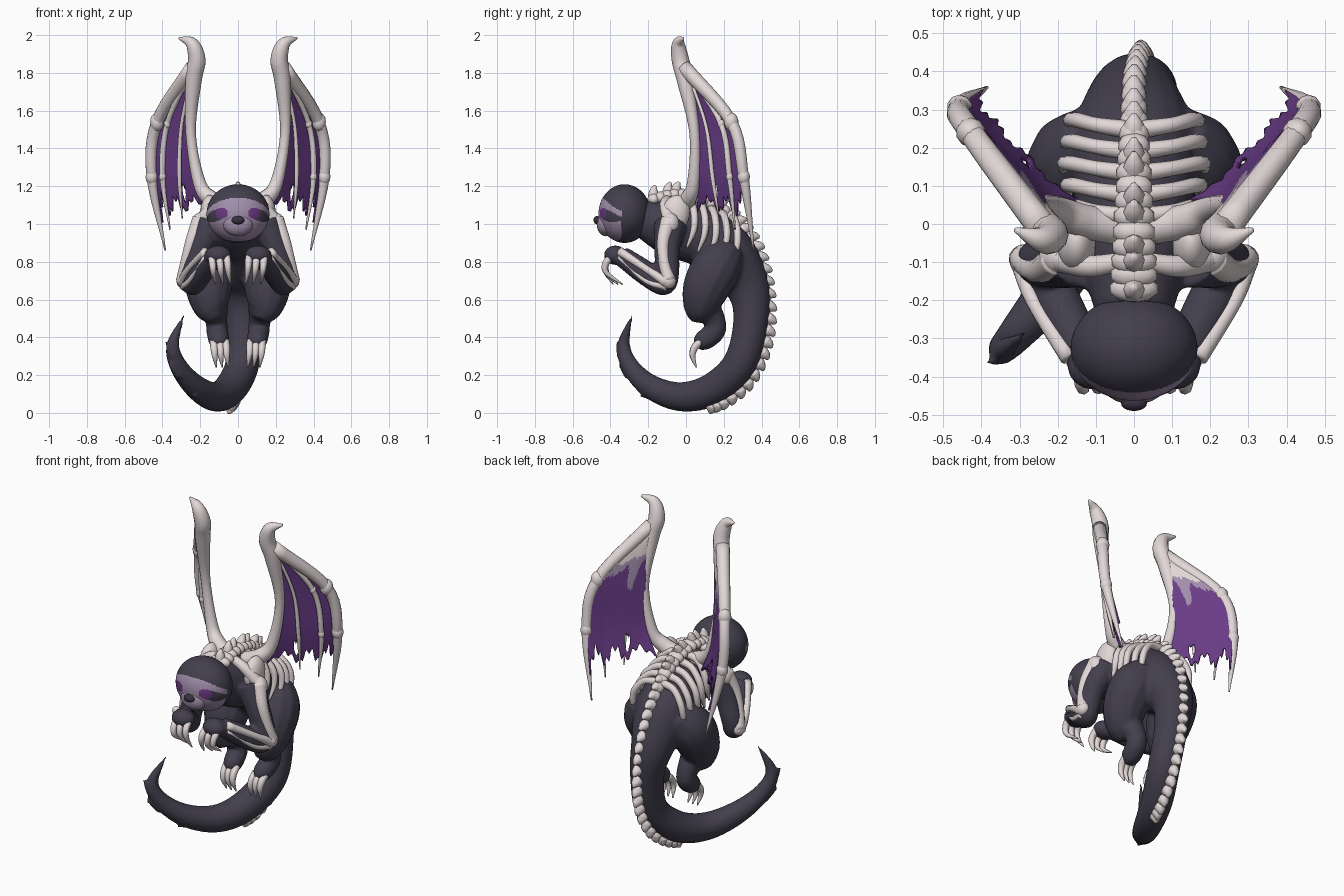
import bpy, bmesh, math
from mathutils import Vector, Matrix

if "Cube" in bpy.data.objects:
    bpy.data.objects.remove(bpy.data.objects["Cube"])


def material(name, rgb):
    m = bpy.data.materials.new(name)
    m.diffuse_color = (*rgb, 1)
    m.use_nodes = True
    m.node_tree.nodes["Principled BSDF"].inputs["Base Color"].default_value = m.diffuse_color
    return m


FUR = material("dark fur", (.056, .05, .075))
BONE = material("bone", (.76, .68, .68))
PURPLE = material("wing purple", (.14, .045, .24))
LAVENDER = material("lavender", (.36, .27, .41))
EYE = material("eye purple", (.15, .04, .23))
NOSE = material("nose dark", (.04, .03, .05))


def spline(pts, n=8):
    """Catmull-Rom samples through points of any dimension."""
    p = [Vector(q) for q in pts]
    p = [p[0] * 2 - p[1]] + p + [p[-1] * 2 - p[-2]]
    out = []
    for i in range(1, len(p) - 2):
        a, b, c, d = p[i - 1:i + 3]
        for k in range(n):
            t = k / n
            out.append((b * 2 + (c - a) * t + (a * 2 - b * 5 + c * 4 - d) * t * t
                        + (b * 3 - a - c * 3 + d) * t ** 3) * .5)
    return out + [p[-2]]


def tube(bm, pts, s=1, n=6, sides=12):
    """Tapered round sweep through (x, y, z, radius); s=-1 mirrors it."""
    path = spline([(q[0] * s, *q[1:]) for q in pts], n)
    c = [v.to_3d() for v in path]
    side, rings = None, []
    for i, v in enumerate(c):
        d = (c[min(i + 1, len(c) - 1)] - c[max(i - 1, 0)]).normalized()
        if side is None:
            side = d.orthogonal()
        side = (side - d * side.dot(d)).normalized()
        up = d.cross(side)
        r = max(path[i][3], .003)
        rings.append([bm.verts.new(v + (side * math.cos(a) + up * math.sin(a)) * r)
                      for a in (2 * math.pi * k / sides for k in range(sides))])
    for a, b in zip(rings, rings[1:]):
        for k in range(sides):
            j = (k + 1) % sides
            bm.faces.new((a[k], a[j], b[j], b[k]))
    bm.faces.new(rings[0][::-1])
    bm.faces.new(rings[-1])


def blob(bm, centre, radii, rot=0, sub=3):
    """Ellipsoid, tilted about the x axis."""
    m = Matrix.Translation(centre) @ Matrix.Rotation(rot, 4, 'X') @ Matrix.Diagonal((*radii, 1))
    bmesh.ops.create_icosphere(bm, subdivisions=sub, radius=1, matrix=m)


def finish(bm, name, *mats):
    me = bpy.data.meshes.new(name)
    for f in bm.faces:
        f.smooth = True
    bm.to_mesh(me)
    bm.free()
    for m in mats:
        me.materials.append(m)
    ob = bpy.data.objects.new(name, me)
    bpy.context.collection.objects.link(ob)
    return ob


# Furry body, tail, arms and legs fused into one skin
bm = bmesh.new()
tube(bm, [(0, -.24, 1.04, .1), (0, -.07, .97, .145), (0, .09, .93, .16), (0, .22, .82, .165),
          (0, .325, .67, .12), (.02, .345, .5, .095), (.025, .29, .27, .09), (-.04, .15, .13, .088),
          (-.12, -.02, .085, .078), (-.22, -.18, .135, .064), (-.31, -.29, .24, .048),
          (-.345, -.33, .36, .034), (-.285, -.285, .52, .005)], sides=20)
for s in (1, -1):
    # thigh, shin and foot
    tube(bm, [(.1, .23, .87, .09), (.145, .17, .78, .13), (.155, .11, .67, .127),
              (.145, .075, .56, .095), (.12, .06, .49, .045)], s)
    tube(bm, [(.13, .1, .57, .08), (.115, .15, .49, .06), (.11, .15, .43, .058),
              (.1, .09, .38, .054), (.095, .06, .35, .03)], s)
    # arm, elbow and hand
    tube(bm, [(.14, -.08, 1.0, .09), (.2, -.1, .88, .07), (.245, -.1, .74, .065),
              (.24, -.12, .68, .06), (.195, -.22, .745, .065), (.13, -.34, .83, .055)], s)
    blob(bm, (.105 * s, -.375, .835), (.07, .06, .052))
for p in ([(-.31, -.3, .2), (-.37, -.36, .26)], [(-.2, -.18, .1), (-.24, -.25, .085)],
          [(-.345, -.34, .31), (-.385, -.37, .39)]):
    tube(bm, [(*p[0], .03), (*p[1], .004)])          # tail tufts
body = finish(bm, "furry_body", FUR)
mod = body.modifiers.new("fuse", 'REMESH')
mod.mode, mod.voxel_size, mod.use_smooth_shade = 'VOXEL', .011, True
mod = body.modifiers.new("soften", 'SMOOTH')
mod.factor, mod.iterations = .5, 4

# Head with face mask painted by direction
bm = bmesh.new()
bmesh.ops.create_uvsphere(bm, u_segments=128, v_segments=96, radius=1)
for f in bm.faces:
    c = f.calc_center_median()
    u, w = abs(c.x), c.z
    if c.y > -.12:
        continue
    if (u / 1.08) ** 2 + ((w + .2) / .74) ** 2 < 1:
        f.material_index = 1
    a, b = u - .72, w + .07
    a, b = a * .85 - b * .53, a * .53 + b * .85
    if (a / .3) ** 2 + (b / .19) ** 2 < 1:
        f.material_index = 0
    if ((u - .52) / .2) ** 2 + ((w - .01) / .19) ** 2 < 1:
        f.material_index = 2
bm.transform(Matrix.Translation((0, -.325, 1.055)) @ Matrix.Diagonal((.166, .138, .155, 1)))
finish(bm, "head", FUR, LAVENDER, EYE)

bm = bmesh.new()
blob(bm, (0, -.425, 1.0), (.08, .048, .065))
finish(bm, "snout", LAVENDER)
bm = bmesh.new()
blob(bm, (0, -.47, 1.02), (.034, .02, .022))
finish(bm, "nose", NOSE)

# Vertebrae with backward spikes, from neck down the tail
bm = bmesh.new()
back = spline([(0, -.17, 1.13), (0, -.06, 1.155), (0, .06, 1.14), (0, .17, 1.09), (0, .27, 1.01),
               (0, .365, .88), (.01, .42, .7), (.02, .435, .5), (.025, .405, .32),
               (.01, .325, .16), (-.02, .2, .06), (-.05, .11, .03)], 3)
for i, p in enumerate(back[:-1]):
    d = (back[i + 1] - p).normalized()
    out = Vector((0, -d.z, d.y))
    k = i / len(back)
    w = .066 - .06 * min(k * 1.3, .6)
    blob(bm, p, (w, .036, .034), math.atan2(d.z, d.y), 2)
    h = (.07 if k < .3 else .055) * (1 - .35 * k)
    if i % 3 != 1 or k > .3:
        tube(bm, [(*p, .034), (*(p + out * h * .6 + d * .01), .024),
                  (*(p + out * h + d * .025), .007)], n=3, sides=8)
finish(bm, "spine", BONE)

# Ribs
bm = bmesh.new()
for i in range(5):
    y, z = .02 + .057 * i, 1.125 - .023 * i
    g = .185 - .008 * abs(i - 2)
    for s in (1, -1):
        tube(bm, [(.02, y, z, .024), (.1, y + .012, z - .015, .02), (g - .015, y + .025, z - .08, .02),
                  (g, y + .02, z - .16, .017), (g - .01, y - .015, z - .25, .006)], s, sides=8)
finish(bm, "ribs", BONE)

# Shoulder blades and outer arm bones
bm = bmesh.new()
for s in (1, -1):
    blob(bm, (.15 * s, -.055, 1.055), (.05, .075, .1), -.2)
    blob(bm, (.2 * s, -.085, 1.0), (.05, .05, .06))
    blob(bm, (.29 * s, -.095, .7), (.036, .042, .042))
    tube(bm, [(.04, -.1, 1.13, .025), (.12, -.11, 1.1, .03), (.2, -.09, 1.02, .035)], s)
    tube(bm, [(.2, -.09, 1.02, .045), (.245, -.12, .91, .034), (.275, -.115, .8, .03),
              (.293, -.09, .7, .036)], s)
    tube(bm, [(.295, -.1, .69, .03), (.265, -.2, .755, .02), (.17, -.35, .855, .024)], s)
    tube(bm, [(.285, -.1, .67, .025), (.255, -.21, .7, .015), (.165, -.35, .825, .02)], s)
finish(bm, "arm_bones", BONE)

# Claws on hands and feet
bm = bmesh.new()
for s in (1, -1):
    for i in range(3):
        x = .06 + .04 * i
        tube(bm, [(x, -.39, .83, .02), (x - .005, -.425, .79, .019), (x - .01, -.42, .74, .014),
                  (x - .02, -.385 + .025 * i, .68, .003)], s, sides=8)
        x = .065 + .032 * i
        tube(bm, [(x, .08, .38, .02), (x - .003, .045, .345, .02), (x - .006, .035, .3, .015),
                  (x - .014, .055, .24, .003)], s, sides=8)
finish(bm, "claws", BONE)

# Wings: arm bone with hook, three fingers and a torn membrane
ARM = [(.235, .0, 1.82), (.25, .045, 1.5), (.235, .055, 1.25), (.165, .05, 1.07)]
F1 = [(.243, .01, 1.8), (.3, .105, 1.52), (.31, .14, 1.25), (.295, .175, 1.03)]
F2 = [(.25, .01, 1.8), (.375, .185, 1.53), (.4, .23, 1.25), (.36, .26, .97)]
OUTER = [(.24, -.01, 1.83), (.428, .24, 1.54), (.457, .305, 1.25), (.385, .358, .86)]
bm = bmesh.new()
for s in (1, -1):
    tube(bm, [(.05, -.01, 1.09, .045), (.14, .01, 1.13, .045), (.205, .04, 1.22, .034),
              (.25, .045, 1.48, .027), (.235, -.005, 1.76, .043), (.218, -.03, 1.87, .046),
              (.245, -.04, 1.955, .034), (.312, -.015, 1.985, .006)], s)
    for f, radii in ((F1, (.008, .01, .012, .003)), (F2, (.012, .015, .015, .004)),
                     (OUTER, (.04, .032, .028, .004))):
        tube(bm, [(*p, r) for p, r in zip(f, radii)], s)
    for p, r in ((OUTER[1], .039), (OUTER[2], .034), (F2[1], .019), (F2[2], .019)):
        blob(bm, (p[0] * s, p[1], p[2]), (r, r, r * 1.3), 0, 2)
finish(bm, "wing_bones", BONE)

bm = bmesh.new()
COLS, ROWS = 48, 40
lines = [spline(f, 20) for f in (ARM, F1, F2, OUTER)]
for s in (1, -1):
    grid = []
    for i in range(COLS + 1):
        u = i / COLS * 3
        k = min(int(u), 2)
        end = .92 - .04 * u + .05 * math.cos(u * 6.283) + .03 * math.cos(u * 21)
        col = []
        for j in range(ROWS + 1):
            t = j / ROWS * end * 60
            q = min(int(t), 59)
            a, b = (L[q].lerp(L[q + 1], t - q) for L in (lines[k], lines[k + 1]))
            p = a.lerp(b, u - k) + Vector((-.011, .008, 0))
            col.append(bm.verts.new((p.x * s, p.y, p.z)))
        grid.append(col)
    for i in range(COLS):
        for j in range(ROWS):
            u, t = i / COLS * 3, j / ROWS
            if ((u - .9) / .13) ** 2 + ((t - .84) / .07) ** 2 < 1:
                continue                              # tear hole
            q = (grid[i][j], grid[i][j + 1], grid[i + 1][j + 1], grid[i + 1][j])
            f = bm.faces.new(q if s > 0 else q[::-1])
            # bone and lavender upper parts show on the inner side only
            lobe = .2 * math.exp(-((u - 1.0) / .3) ** 2)
            edge = .03 * u * u
            f.material_index = 2 if t < .15 + edge * .7 else 1 if t < .19 + lobe + edge else 0
wing = finish(bm, "wing_membrane", PURPLE, PURPLE, PURPLE, PURPLE, LAVENDER, BONE)
mod = wing.modifiers.new("thickness", 'SOLIDIFY')
mod.thickness, mod.offset, mod.material_offset = .012, -1, 3
